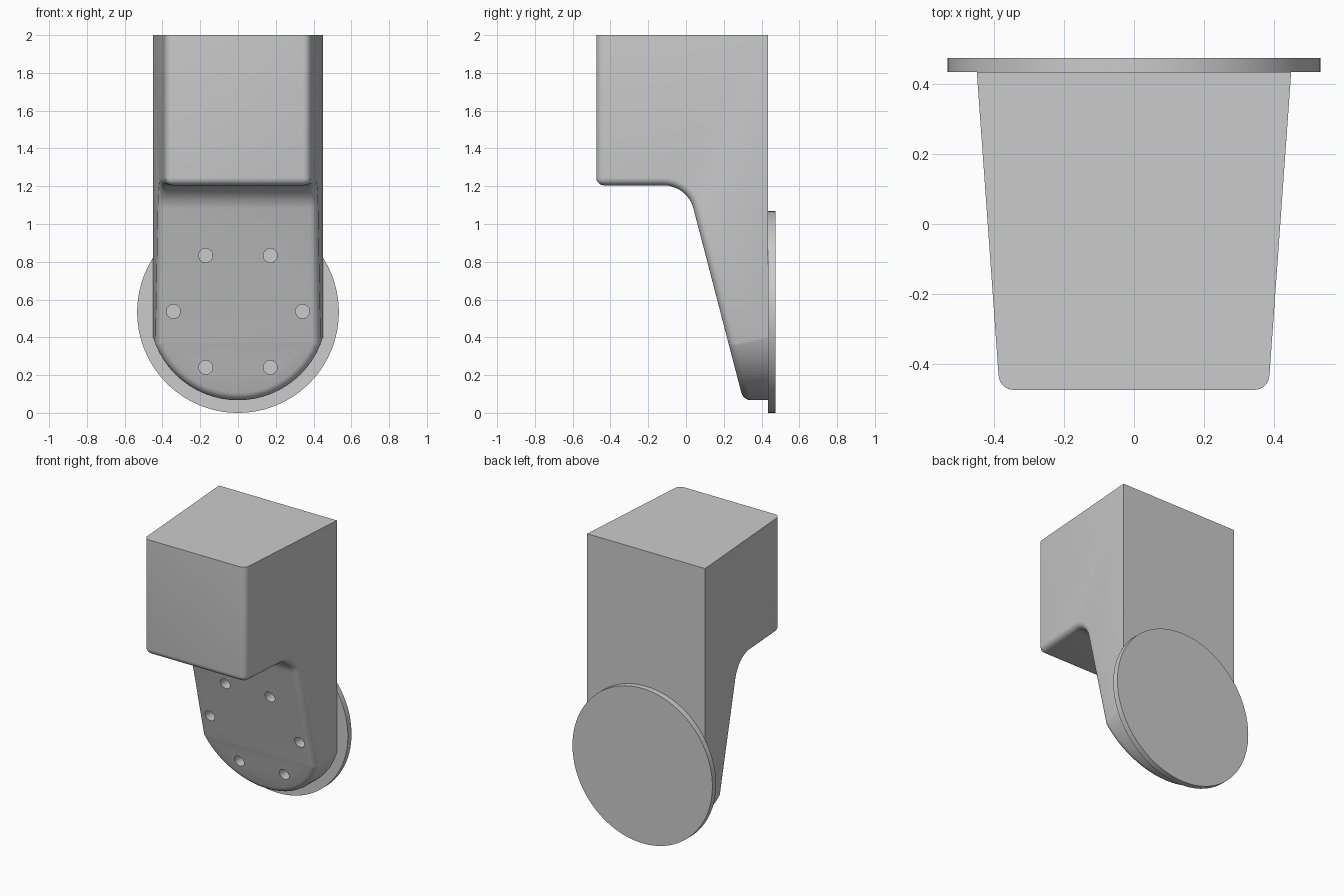
import bpy, bmesh, math
from math import sin, cos, pi
from mathutils import Matrix

if "Cube" in bpy.data.objects:
    bpy.data.objects.remove(bpy.data.objects["Cube"])

BACK, FRONT, TOP = 0.435, -0.475, 2.0
PIVOT_Z, HOLE_RING = 0.537, 0.342

grey = bpy.data.materials.new("plain grey")
grey.use_nodes = True
colour = (0.6, 0.6, 0.6, 1)
grey.diffuse_color = colour
grey.node_tree.nodes["Principled BSDF"].inputs["Base Color"].default_value = colour


def make_object(name, bm):
    bmesh.ops.recalc_face_normals(bm, faces=bm.faces[:])
    mesh = bpy.data.meshes.new(name)
    bm.to_mesh(mesh)
    bm.free()
    mesh.materials.append(grey)
    obj = bpy.data.objects.new(name, mesh)
    bpy.context.collection.objects.link(obj)
    return obj


def prism(bm, side_a, side_b):
    """Close two matching outlines into a solid."""
    a = [bm.verts.new(p) for p in side_a]
    b = [bm.verts.new(p) for p in side_b]
    bm.faces.new(a)
    bm.faces.new(b[::-1])
    for i in range(len(a)):
        j = (i + 1) % len(a)
        bm.faces.new((a[i], b[i], b[j], a[j]))


def add_cylinder(bm, x, z, y0, y1, radius, segments):
    place = Matrix.Translation((x, (y0 + y1) / 2, z)) @ Matrix.Rotation(pi / 2, 4, 'X')
    bmesh.ops.create_cone(bm, cap_ends=True, segments=segments, radius1=radius,
                          radius2=radius, depth=y1 - y0, matrix=place)


def apply_boolean(obj, cutter, operation):
    cutter.hide_render = True
    mod = obj.modifiers.new("cut", 'BOOLEAN')
    mod.operation = operation
    mod.solver = 'EXACT'
    mod.object = cutter
    bpy.context.view_layer.objects.active = obj
    bpy.ops.object.modifier_apply(modifier=mod.name)
    bpy.data.objects.remove(cutter)


def smooth(obj):
    bpy.ops.object.select_all(action='DESELECT')
    obj.select_set(True)
    bpy.context.view_layer.objects.active = obj
    bpy.ops.object.shade_smooth_by_angle(angle=math.radians(30))


# Body: side profile with an overhang, a curved throat and a sloping lower front
lean, radius, shelf = math.atan(0.26), 0.165, 1.205
turn = pi / 2 - lean
throat_y = 0.0075 - radius * math.tan(turn / 2)
profile = [(BACK, TOP), (FRONT, TOP), (FRONT, shelf)]
for i in range(13):
    a = turn * i / 12
    profile.append((throat_y + radius * sin(a), shelf - radius * (1 - cos(a))))
profile += [(0.0075 + 0.26 * shelf, 0), (BACK, 0)]


def half_width(y):
    return 0.45 - 0.0717 * (BACK - y)


bm = bmesh.new()
prism(bm, [(half_width(y), y, z) for y, z in profile],
      [(-half_width(y), y, z) for y, z in profile])
body = make_object("body", bm)

# Round the lower end
outline = [(0.47, 2.2), (-0.47, 2.2)]
outline += [(0.47 * cos(pi + pi * i / 32), PIVOT_Z + 0.47 * sin(pi + pi * i / 32))
            for i in range(33)]
bm = bmesh.new()
prism(bm, [(x, -1, z) for x, z in outline], [(x, 1, z) for x, z in outline])
apply_boolean(body, make_object("rounding_cutter", bm), 'INTERSECT')

# Fillet the front edges, leaving the top and back edges crisp
bm = bmesh.new()
bm.from_mesh(body.data)
bmesh.ops.remove_doubles(bm, verts=bm.verts[:], dist=0.0005)


def wants_fillet(e):
    on_top = all(v.co.z > TOP - 0.01 for v in e.verts)
    on_back = all(v.co.y > BACK - 0.01 for v in e.verts)
    return len(e.link_faces) == 2 and e.calc_face_angle() > 0.6 and not on_top and not on_back


bmesh.ops.bevel(bm, geom=[e for e in bm.edges if wants_fillet(e)], offset=0.04,
                segments=5, profile=0.5, affect='EDGES', clamp_overlap=False)
bm.to_mesh(body.data)
bm.free()

# Ring of six bolt holes
bm = bmesh.new()
for i in range(6):
    a = i * pi / 3
    add_cylinder(bm, HOLE_RING * cos(a), PIVOT_Z + HOLE_RING * sin(a), -0.3, 0.6, 0.037, 24)
apply_boolean(body, make_object("hole_cutter", bm), 'DIFFERENCE')
smooth(body)

# Round plate on the back
bm = bmesh.new()
add_cylinder(bm, 0, 0.534, BACK, 0.475, 0.534, 96)
smooth(make_object("back_plate", bm))
